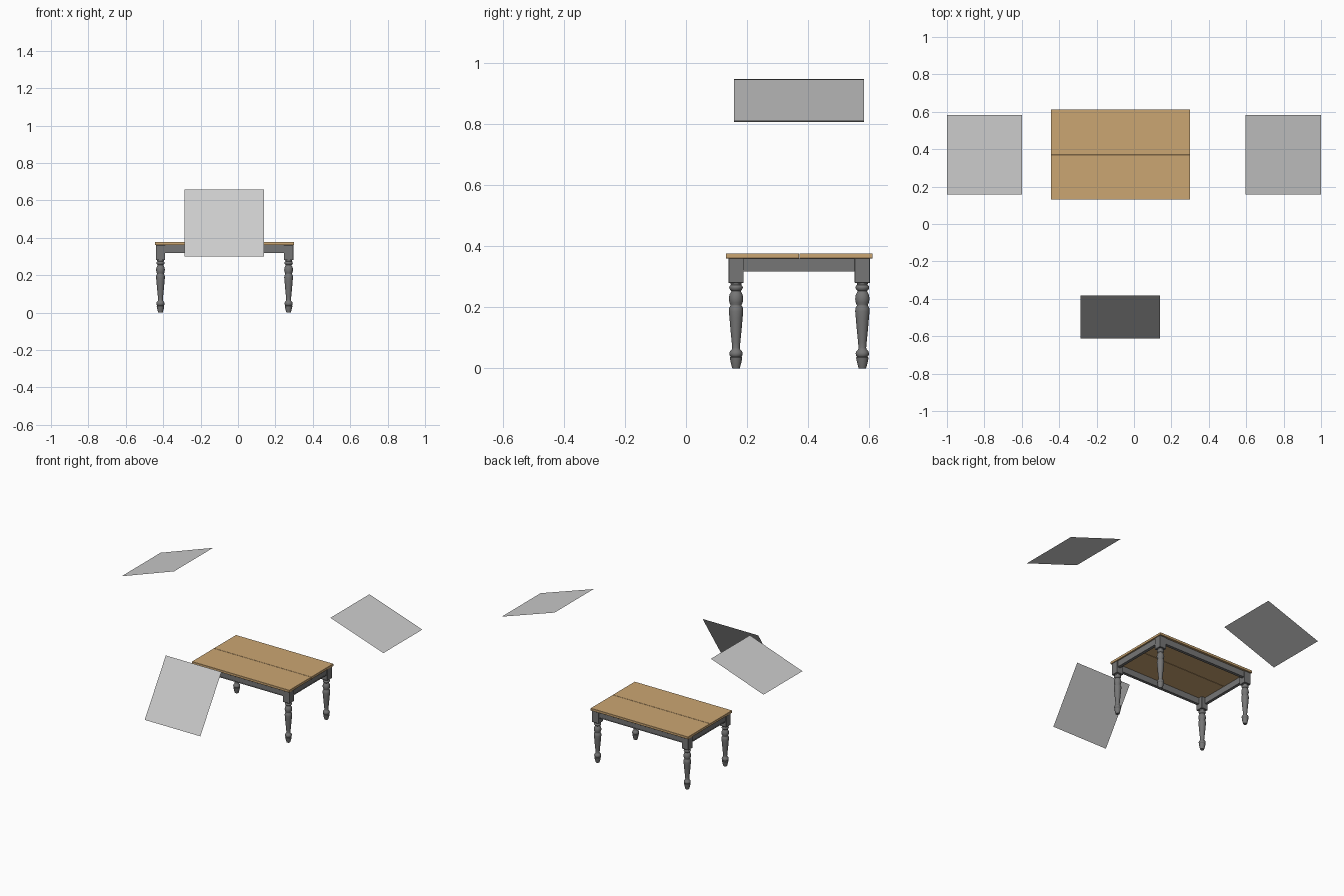
import bpy, bmesh, math
from mathutils import Matrix, Vector

if "Cube" in bpy.data.objects:
    bpy.data.objects.remove(bpy.data.objects["Cube"])

CX, CY = -0.072, 0.371          # table centre
LX, LY = 0.3425, 0.207          # leg offsets from the centre


def material(name, rgb):
    m = bpy.data.materials.new(name)
    m.diffuse_color = (*rgb, 1)
    m.use_nodes = True
    m.node_tree.nodes["Principled BSDF"].inputs["Base Color"].default_value = m.diffuse_color
    return m


WOOD = material("light_wood", (0.60, 0.38, 0.17))
PAINT = material("dark_grey_paint", (0.18, 0.18, 0.18))


def finish(name, bm, mat=None):
    bmesh.ops.recalc_face_normals(bm, faces=bm.faces)
    me = bpy.data.meshes.new(name)
    bm.to_mesh(me)
    bm.free()
    ob = bpy.data.objects.new(name, me)
    bpy.context.collection.objects.link(ob)
    if mat:
        me.materials.append(mat)
    return ob


def box(name, lo, hi, mat, bevel=0.0):
    lo, hi = Vector(lo), Vector(hi)
    bm = bmesh.new()
    bmesh.ops.create_cube(bm, size=1, matrix=Matrix.Translation((lo + hi) / 2)
                          @ Matrix.Diagonal((*(hi - lo), 1)))
    if bevel:
        bmesh.ops.bevel(bm, geom=bm.edges[:], offset=bevel, segments=1, affect='EDGES')
    return finish(name, bm, mat)


def lathe(name, profile, at, mat, sides=28):
    bm = bmesh.new()
    rings = [[bm.verts.new((at[0] + r * math.cos(math.tau * i / sides),
                            at[1] + r * math.sin(math.tau * i / sides), z))
              for i in range(sides)] for r, z in profile]
    for a, b in zip(rings, rings[1:]):
        for i in range(sides):
            j = (i + 1) % sides
            bm.faces.new((a[i], a[j], b[j], b[i]))
    bm.faces.new(rings[0][::-1])
    bm.faces.new(rings[-1])
    ob = finish(name, bm, mat)
    bpy.ops.object.select_all(action='DESELECT')
    bpy.context.view_layer.objects.active = ob
    ob.select_set(True)
    bpy.ops.object.shade_smooth_by_angle(angle=math.radians(40))
    return ob


# Tabletop: two boards with a fine joint along the middle
for name, y0, y1 in (("front_board", CY - 0.24, CY - 0.0006),
                     ("back_board", CY + 0.0006, CY + 0.241)):
    box(name, (CX - 0.372, y0, 0.361), (CX + 0.372, y1, 0.377), WOOD, 0.0008)

# Turned legs with square blocks on top (radius, height)
PROFILE = [(0.012, 0), (0.0135, 0.005), (0.018, 0.022), (0.0205, 0.036),
           (0.017, 0.038), (0.0205, 0.042), (0.022, 0.049), (0.0195, 0.057),
           (0.014, 0.062), (0.0125, 0.068), (0.014, 0.085), (0.018, 0.125),
           (0.0215, 0.165), (0.0235, 0.187), (0.0225, 0.199), (0.018, 0.206),
           (0.018, 0.208), (0.0215, 0.215), (0.0235, 0.228), (0.0215, 0.242),
           (0.017, 0.250), (0.015, 0.254), (0.019, 0.257), (0.0225, 0.264),
           (0.0215, 0.270), (0.017, 0.274), (0.019, 0.282)]
for side, sx in (("left", -1), ("right", 1)):
    for end, sy in (("front", -1), ("back", 1)):
        x, y = CX + sx * LX, CY + sy * LY
        lathe(f"{end}_{side}_leg", PROFILE, (x, y), PAINT)
        box(f"{end}_{side}_leg_block", (x - 0.025, y - 0.025, 0.280),
            (x + 0.025, y + 0.025, 0.361), PAINT, 0.0012)

# Aprons between the leg blocks, each with a thin bead at the lower edge
for name, s in (("front", -1), ("back", 1)):
    y = CY + s * 0.218
    box(f"{name}_apron", (CX - LX, y - 0.008, 0.319), (CX + LX, y + 0.008, 0.361), PAINT)
    box(f"{name}_apron_bead", (CX - LX + 0.02, y - 0.010, 0.318),
        (CX + LX - 0.02, y + 0.010, 0.323), PAINT)
for name, s in (("left", -1), ("right", 1)):
    x = CX + s * 0.3535
    box(f"{name}_apron", (x - 0.008, CY - LY, 0.319), (x + 0.008, CY + LY, 0.361), PAINT)
    box(f"{name}_apron_bead", (x - 0.010, CY - LY + 0.02, 0.318),
        (x + 0.010, CY + LY - 0.02, 0.323), PAINT)


# Floating square light panels, tilted with the upper edge towards the table
def panel(name, corner, u, v):
    c, u, v = Vector(corner), Vector(u), Vector(v)
    bm = bmesh.new()
    bm.faces.new([bm.verts.new(p) for p in (c, c + u, c + u + v, c + v)])
    finish(name, bm)


panel("left_panel", (-1, 0.158, 0.807), (0.401, 0, 0.141), (0, 0.425, 0))
panel("right_panel", (1, 0.158, 0.811), (0, 0.425, 0), (-0.404, 0, 0.136))
panel("front_panel", (-0.285, -0.611, 0.300), (0.425, 0, 0), (0, 0.230, 0.357))
